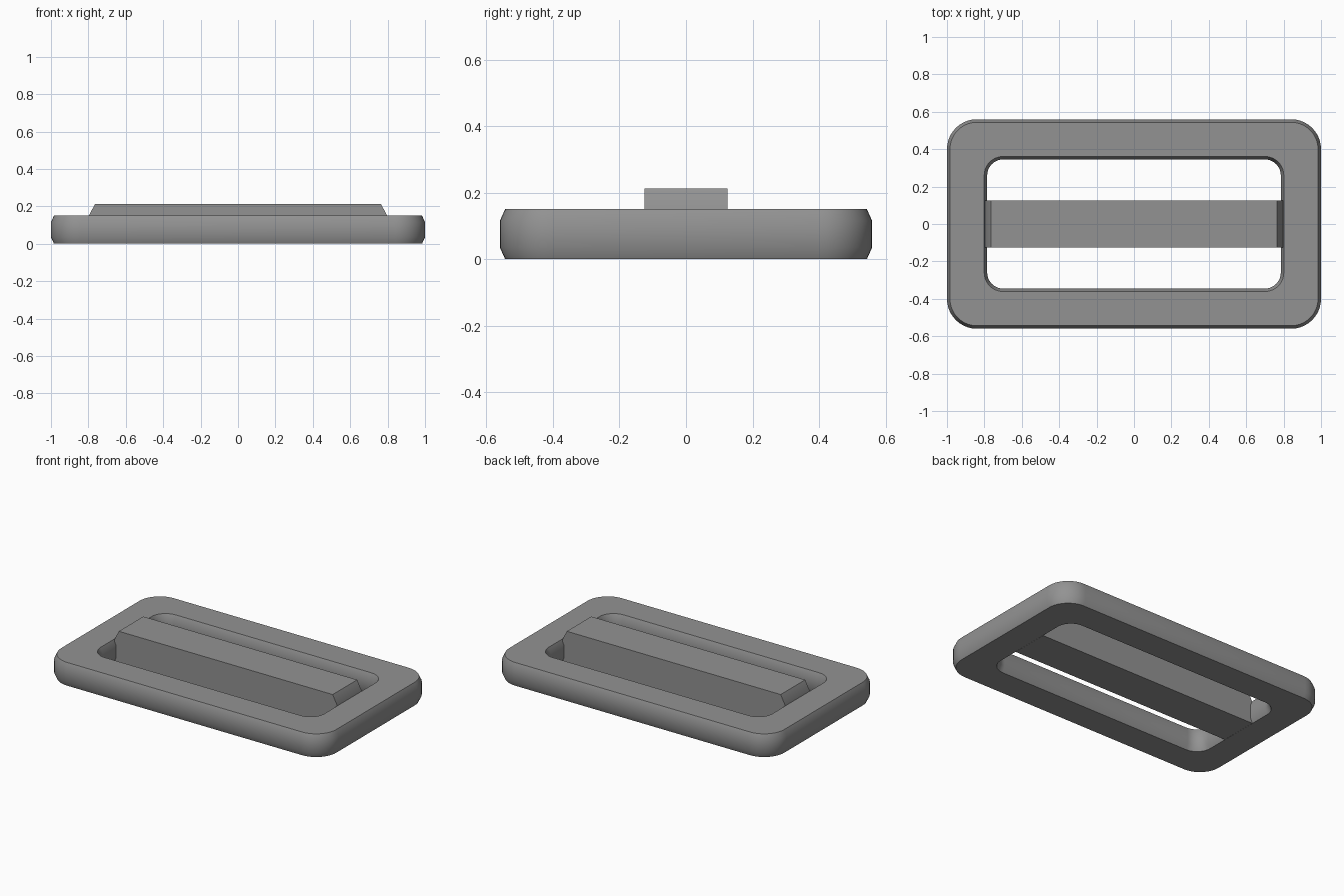
import bpy, bmesh, math

if "Cube" in bpy.data.objects:
    bpy.data.objects.remove(bpy.data.objects["Cube"])

grey = bpy.data.materials.new("grey plastic")
grey.diffuse_color = (0.29, 0.29, 0.29, 1)
grey.use_nodes = True
grey.node_tree.nodes["Principled BSDF"].inputs["Base Color"].default_value = grey.diffuse_color


def rounded_rect(hx, hy, r, steps=10):
    """Points of a rounded rectangle, anticlockwise."""
    pts = []
    for i, (sx, sy) in enumerate([(1, 1), (-1, 1), (-1, -1), (1, -1)]):
        for k in range(steps + 1):
            a = math.pi / 2 * (i + k / steps)
            pts.append((sx * (hx - r) + r * math.cos(a),
                        sy * (hy - r) + r * math.sin(a)))
    return pts


def finish(name, bm):
    bmesh.ops.recalc_face_normals(bm, faces=bm.faces)
    mesh = bpy.data.meshes.new(name)
    bm.to_mesh(mesh)
    bm.free()
    mesh.materials.append(grey)
    ob = bpy.data.objects.new(name, mesh)
    bpy.context.collection.objects.link(ob)
    bpy.ops.object.select_all(action='DESELECT')
    ob.select_set(True)
    bpy.context.view_layer.objects.active = ob
    bpy.ops.object.shade_smooth_by_angle(angle=math.radians(30))
    return ob


# Frame: a closed section (outer wall up, inner wall down) swept round the rectangle
H, CH, CW = 0.15, 0.035, 0.016
outer, inner = (1.0, 0.56, 0.16), (0.785, 0.345, 0.085)
section = [(outer, -CW, 0), (outer, 0, CH), (outer, 0, H - CH), (outer, -CW, H),
           (inner, CW, H), (inner, 0, H - CH), (inner, 0, CH), (inner, CW, 0)]
bm = bmesh.new()
rings = []
for (hx, hy, r), d, z in section:
    rings.append([bm.verts.new((x, y, z)) for x, y in rounded_rect(hx + d, hy + d, r + d)])
n = len(rings[0])
for a, b in zip(rings, rings[1:] + rings[:1]):
    for i in range(n):
        j = (i + 1) % n
        bm.faces.new((a[i], a[j], b[j], b[i]))
finish("frame", bm)

# Centre bar: side profile with sloped top ends, extruded across its width
profile = [(-0.8, 0), (0.8, 0), (0.797, H), (0.765, 0.212), (-0.765, 0.212), (-0.797, H)]
bm = bmesh.new()
face = bm.faces.new([bm.verts.new((x, -0.125, z)) for x, z in profile])
ext = bmesh.ops.extrude_face_region(bm, geom=[face])
bmesh.ops.translate(bm, vec=(0, 0.25, 0),
                    verts=[v for v in ext["geom"] if isinstance(v, bmesh.types.BMVert)])
finish("centre_bar", bm)
